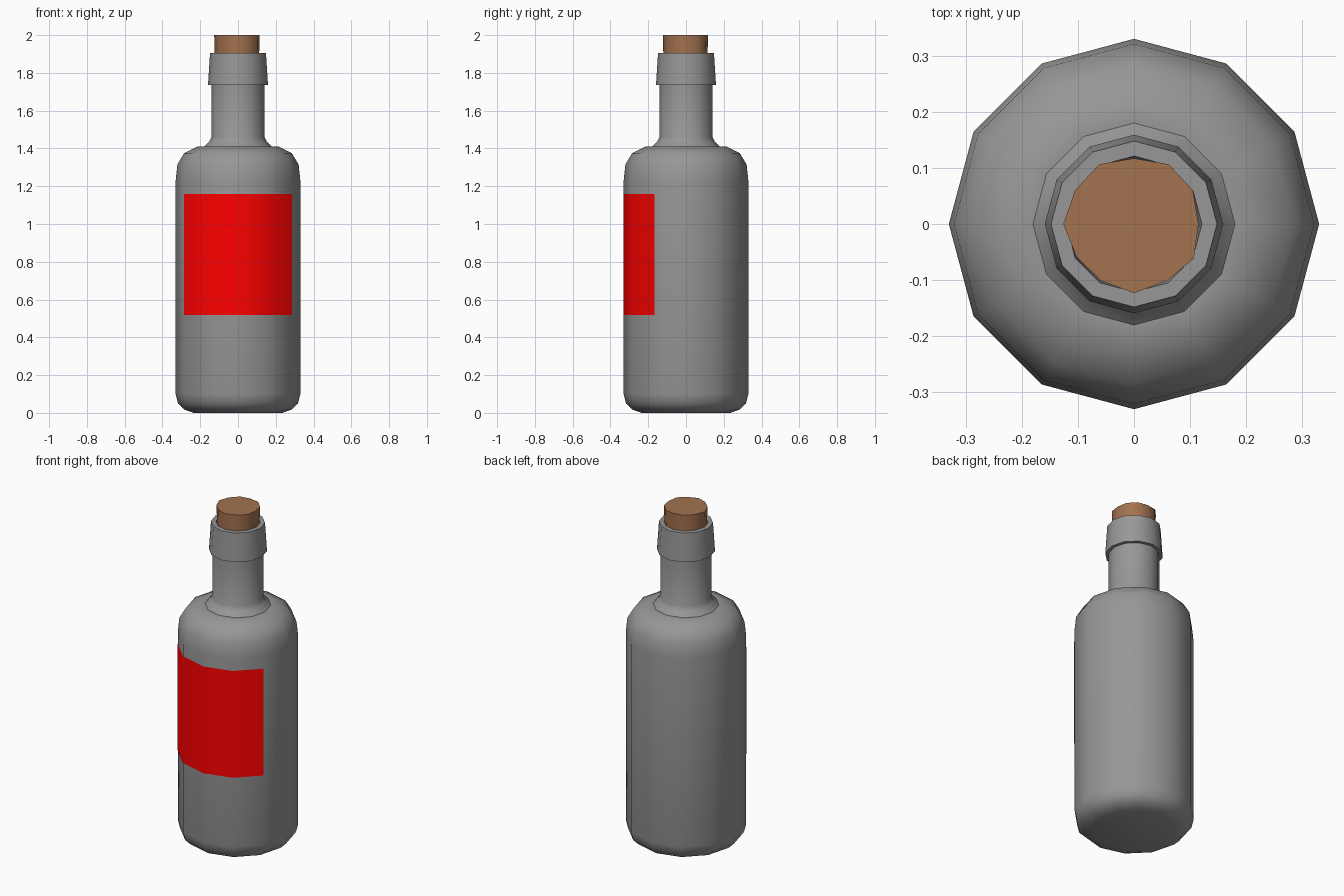
import bpy, bmesh
from math import sin, cos, radians

if "Cube" in bpy.data.objects:
    bpy.data.objects.remove(bpy.data.objects["Cube"])

SIDES = 12


def material(name, color):
    m = bpy.data.materials.new(name)
    m.diffuse_color = color
    m.use_nodes = True
    m.node_tree.nodes["Principled BSDF"].inputs["Base Color"].default_value = m.diffuse_color
    return m


def finish(name, bm, mat, angle=40):
    me = bpy.data.meshes.new(name)
    bm.to_mesh(me)
    bm.free()
    ob = bpy.data.objects.new(name, me)
    bpy.context.collection.objects.link(ob)
    me.materials.append(mat)
    bpy.ops.object.select_all(action='DESELECT')
    ob.select_set(True)
    bpy.context.view_layer.objects.active = ob
    bpy.ops.object.shade_smooth_by_angle(angle=radians(angle))
    return ob


def lathe(profile, start=0, count=SIDES, closed=True, cap=True, wobble=None):
    """Sweep (radius, z) points around z in 30 degree steps."""
    bm = bmesh.new()
    rings = []
    for r, z in profile:
        ring = []
        for i in range(count):
            a = radians(start + 30 * i)
            k = r + (wobble[i] if wobble else 0)
            ring.append(bm.verts.new((k * cos(a), k * sin(a), z)))
        rings.append(ring)
    for lo, hi in zip(rings, rings[1:]):
        for i in range(count if closed else count - 1):
            j = (i + 1) % count
            bm.faces.new((lo[i], lo[j], hi[j], hi[i]))
    if cap:
        bm.faces.new(rings[0][::-1])
        bm.faces.new(rings[-1])
    return bm


# Bottle: base, body, shoulder, neck, collar and the inside of the mouth
finish("bottle", lathe([
    (0.235, 0.0), (0.285, 0.018), (0.318, 0.05), (0.33, 0.10),
    (0.33, 1.23), (0.321, 1.315), (0.285, 1.375), (0.215, 1.41),
    (0.18, 1.41), (0.152, 1.437), (0.14, 1.46), (0.14, 1.735),
    (0.159, 1.735), (0.148, 1.905), (0.121, 1.905), (0.116, 1.80)]),
    material("glass_grey", (0.31, 0.31, 0.31, 1)))

# Cork: slightly uneven plug
finish("cork", lathe(
    [(0.112, 1.80), (0.118, 2.0)],
    wobble=[-0.003, 0.003, 0.005, -0.001, 0.005, 0.003,
            0.008, 0.0, -0.001, 0.005, -0.001, 0.005]),
    material("cork_brown", (0.37, 0.17, 0.08, 1)), angle=60)

# Label: wraps the four front facets
finish("label", lathe([(0.3315, 0.517), (0.3315, 1.16)],
                      start=210, count=5, closed=False, cap=False),
       material("label_red", (1.0, 0.0, 0.0, 1)))
